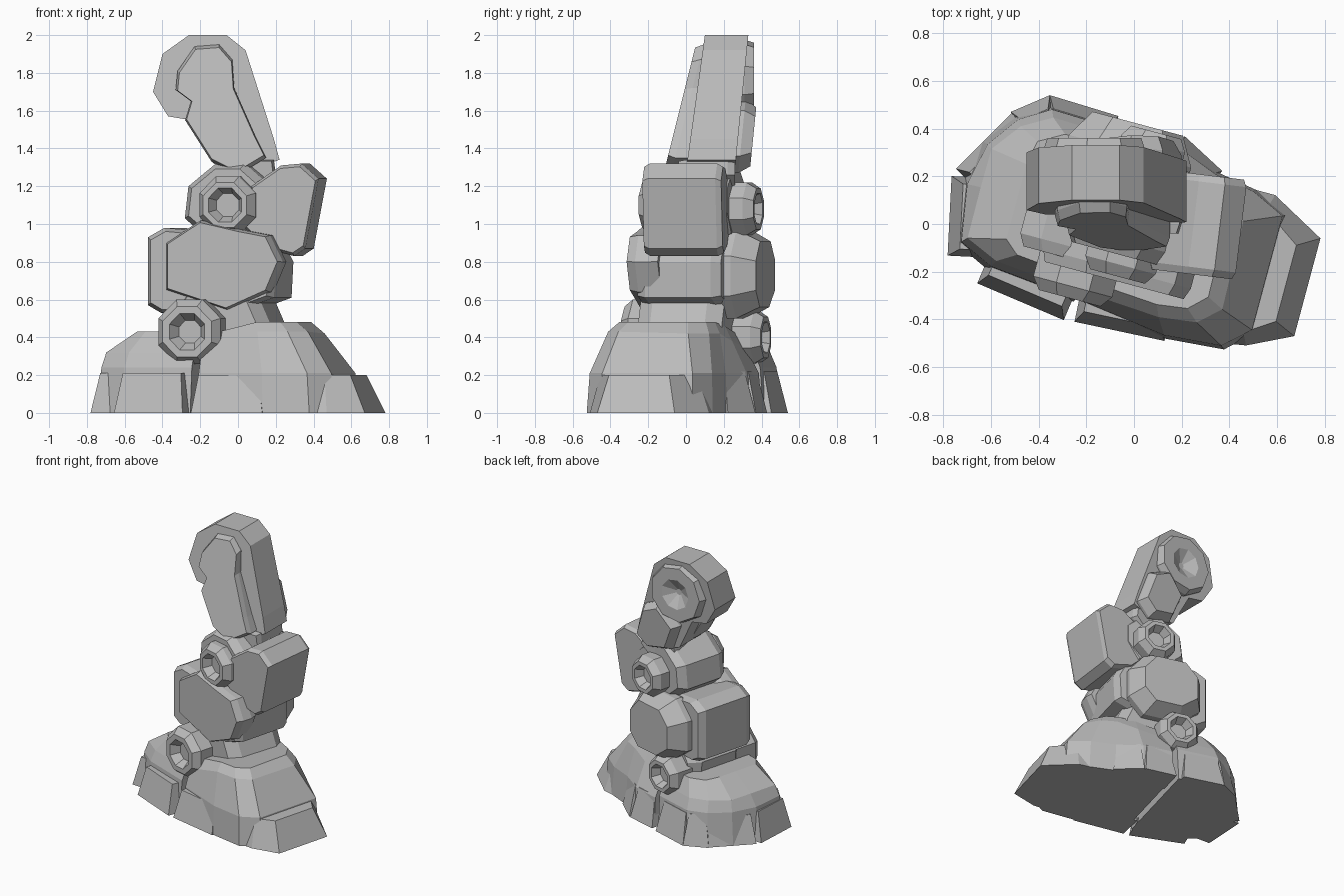
import bpy, bmesh, math
from mathutils import Matrix, Vector

if "Cube" in bpy.data.objects:
    bpy.data.objects.remove(bpy.data.objects["Cube"])

mat = bpy.data.materials.new("grey_stone")
mat.diffuse_color = (0.5, 0.5, 0.5, 1)
mat.use_nodes = True
mat.node_tree.nodes["Principled BSDF"].inputs["Base Color"].default_value = mat.diffuse_color
TURN = Matrix.Rotation(math.radians(-15), 4, 'Z')   # foot, shin and knee share this heading
NONE = Matrix.Identity(4)


def loft(name, rings, frame=TURN):
    """Skin a list of equal-length rings and cap both ends."""
    bm = bmesh.new()
    vs = [[bm.verts.new(frame @ Vector(p)) for p in r] for r in rings]
    n = len(vs[0])
    for a, b in zip(vs, vs[1:]):
        for i in range(n):
            bm.faces.new((a[i], a[(i + 1) % n], b[(i + 1) % n], b[i]))
    bm.faces.new(vs[0])
    bm.faces.new(vs[-1])
    bmesh.ops.recalc_face_normals(bm, faces=bm.faces)
    me = bpy.data.meshes.new(name)
    bm.to_mesh(me)
    bm.free()
    me.materials.append(mat)
    ob = bpy.data.objects.new(name, me)
    bpy.context.collection.objects.link(ob)
    return ob


def prism(name, prof, y0, y1, ch=0.04, s=0.85, frame=TURN, lean0=0, lean1=0, zref=0):
    """Extrude a (u, z) profile along depth with chamfered ends and optional lean."""
    cx = sum(p[0] for p in prof) / len(prof)
    cz = sum(p[1] for p in prof) / len(prof)

    def ring(y, k, lean):
        out = []
        for u, z in prof:
            zz = cz + (z - cz) * k
            out.append((cx + (u - cx) * k, y + lean * (zz - zref), zz))
        return out
    return loft(name, [ring(y0, s, lean0), ring(y0 + ch, 1, lean0),
                       ring(y1 - ch, 1, lean1), ring(y1, s, lean1)], frame)


def disk(name, u, z, v_in, v_out, r, sides=8, frame=TURN, hole=0.4, deep=0.06, rim=0.78):
    """Faceted joint cap with a recessed centre."""
    d = 1 if v_out > v_in else -1
    steps = [(v_in, r), (v_out - d * 0.05, r), (v_out, r * rim),
             (v_out, r * (rim + hole) / 2), (v_out - d * deep, r * hole)]
    rings = [[(u + k * math.cos(math.tau * (i + .5) / sides), v,
               z + k * math.sin(math.tau * (i + .5) / sides)) for i in range(sides)]
             for v, k in steps]
    return loft(name, rings, frame)


def plate(name, p, q, depth, h, slope=0.05):
    """Low armour block along the outline edge p to q, growing inwards."""
    p, q = Vector(p), Vector(q)
    t = (q - p).normalized()
    n = Vector((-t.y, t.x))
    a, b = p + t * slope * .6 + n * slope, q - t * slope * .6 + n * slope
    low = [p, q, q + n * depth, p + n * depth]
    top = [a, b, b + n * (depth - slope), a + n * (depth - slope)]
    return loft(name, [[(c.x, c.y, 0) for c in low], [(c.x, c.y, h) for c in top]])


# toe half of the foot
toe = [(-.12, -.38), (.25, -.43), (.5, -.41), (.61, -.31), (.61, .2),
       (.46, .27), (.28, .30), (.1, .37), (-.12, .38)]
toe_mid = [(-.11, -.33), (.2, -.35), (.36, -.33), (.45, -.25), (.44, .13),
           (.35, .22), (.24, .25), (.1, .28), (-.11, .30)]
mid_z = [.34, .43, .43, .43, .42, .42, .42, .38, .34]
loft("toe_shell", [
    [(u, v, 0) for u, v in toe],
    [(u * .97, v * .97, .21) for u, v in toe],
    [(u, v, z) for (u, v), z in zip(toe_mid, mid_z)],
    [(.1 + (u - .1) * .8, v * .86, min(.48, .42 + .2 * max(0, u + .1))) for u, v in toe_mid]])
loft("toe_tip", [
    [(.4, -.40, 0), (.585, -.37, 0), (.77, -.28, 0), (.77, .144, 0), (.54, .27, 0), (.4, .27, 0)],
    [(.4, -.33, .2), (.56, -.32, .2), (.68, -.24, .2), (.68, .09, .2), (.52, .2, .2), (.4, .2, .2)]])

# heel half of the foot: boxy block with a sloped rear edge
heel = [(-.16, -.38), (-.55, -.34), (-.70, -.27), (-.74, -.02), (-.70, .17),
        (-.60, .31), (-.47, .39), (-.16, .38)]
loft("heel_shell", [
    [(u, v, 0) for u, v in heel],
    [(u * .97, v * .96, .24) for u, v in heel],
    [(max(u * .94, -.66), v * .88, .32) for u, v in heel],
    [(max(u * .8, -.5), v * .74, .43) for u, v in heel]])

# low armour plates round the foot outline
for i, (p, q, d, h) in enumerate([
        ((-.135, -.46), (.25, -.44), .2, .2),
        ((-.57, -.41), (-.18, -.465), .2, .21),
        ((-.79, -.004), (-.72, -.33), .2, .21),
        ((-.61, .325), (-.78, .03), .2, .2),
        ((-.18, .42), (-.48, .43), .2, .22),
        ((-.48, .43), (-.62, .32), .2, .22),
        ((.10, .41), (-.13, .41), .2, .22),
        ((.30, .31), (.11, .41), .2, .22)]):
    plate("foot_plate_%d" % i, p, q, d, h)

# ankle
prism("ankle_core", [(-.34, .3), (.2, .3), (.22, .46), (.13, .66), (-.25, .66), (-.36, .5)],
      -.22, .24, .08, .8)
disk("ankle_cap_front", -.18, .43, -.15, -.37, .185, hole=.35)
disk("ankle_cap_back", -.18, .40, .15, .39, .15)

# shin
prism("shin_body", [(-.45, .57), (-.38, .53), (.1, .56), (.24, .61), (.25, .80), (.18, .93),
                    (-.36, .98), (-.45, .93)], -.21, .25, .05, .92)
prism("shin_front", [(-.34, .9), (-.15, 1.02), (.07, .97), (.23, .94), (.30, .8),
                     (.23, .64), (.0, .54), (-.34, .65)], -.25, -.08, .05, .94)
prism("shin_back", [(-.36, .84), (-.24, .97), (.05, .97), (.17, .83), (.17, .62),
                    (.06, .5), (-.2, .5), (-.36, .62)], .12, .41, .12, .74)

# knee
prism("knee_core", [(-.27, 1.03), (-.14, .92), (.1, .92), (.2, 1.05), (.2, 1.2),
                    (.06, 1.32), (-.1, 1.32), (-.25, 1.2)], -.14, .27, .06, .85)
disk("knee_cap_front", -.01, 1.1, -.05, -.23, .165)
disk("knee_cap_back", -.01, 1.08, .15, .395, .15)

# knee guard
guard = prism("knee_guard", [(.09, 1.2), (.25, 1.31), (.36, 1.32), (.45, 1.24),
                             (.38, .87), (.32, .83), (.17, .87), (.03, 1.0)],
              -.21, .21, .03, .93, Matrix.Translation((.25, 0, 0))
              @ Matrix.Rotation(math.radians(-7), 4, 'Z') @ Matrix.Translation((-.25, 0, 0)))

# thigh with round hip end, leaning towards the back
prism("thigh_body", [(-.26, 2), (-.06, 2), (.04, 1.92), (.19, 1.45), (.22, 1.34), (.02, 1.27),
                     (-.13, 1.32), (-.25, 1.55), (-.37, 1.57), (-.45, 1.7), (-.4, 1.9)],
      .1, .33, .0, 1, NONE, .14, .1, 2)
prism("thigh_front", [(-.23, 1.94), (-.1, 1.95), (-.03, 1.87), (-.02, 1.72), (.1, 1.45),
                      (.15, 1.35), (.0, 1.26), (-.14, 1.33), (-.28, 1.55), (-.25, 1.65),
                      (-.33, 1.71), (-.32, 1.81)], .065, .2, .04, .95, NONE, .25, .1, 2)
disk("hip_cap_back", -.16, 1.76, .2, .36, .22, 9, NONE, .1, .05, .92)
prism("thigh_back", [(-.08, 1.3), (.1, 1.27), (.2, 1.36), (.12, 1.6), (-.02, 1.66),
                     (-.16, 1.5)], .12, .36, .06, .8, NONE, .1, .1, 1.5)
prism("thigh_link", [(-.1, 1.2), (.12, 1.18), (.2, 1.26), (.19, 1.34), (-.1, 1.34)],
      -.04, .26, .04, .9, NONE)
